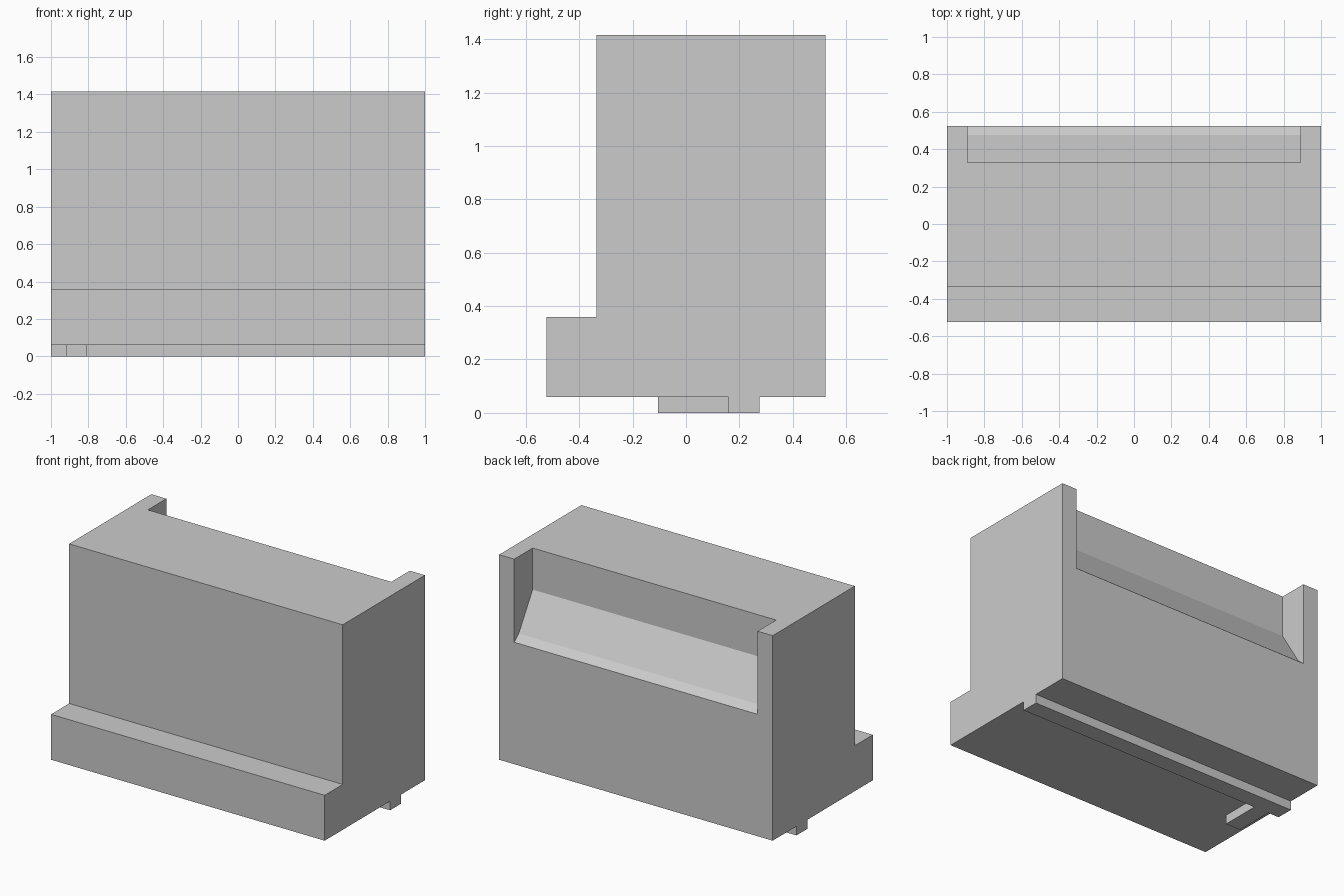
import bpy
import bmesh

cube = bpy.data.objects.get("Cube")
if cube:
    bpy.data.objects.remove(cube, do_unlink=True)

grey = bpy.data.materials.new("light grey")
grey.use_nodes = True
colour = (0.6, 0.6, 0.6, 1)
grey.diffuse_color = colour
grey.node_tree.nodes["Principled BSDF"].inputs["Base Color"].default_value = colour


def prism(name, profile, x0, x1):
    """Extrude a closed (y, z) profile along x."""
    bm = bmesh.new()
    face = bm.faces.new([bm.verts.new((x0, y, z)) for y, z in profile])
    extruded = bmesh.ops.extrude_face_region(bm, geom=[face])["geom"]
    moved = [g for g in extruded if isinstance(g, bmesh.types.BMVert)]
    bmesh.ops.translate(bm, verts=moved, vec=(x1 - x0, 0, 0))
    bmesh.ops.recalc_face_normals(bm, faces=bm.faces)
    mesh = bpy.data.meshes.new(name)
    bm.to_mesh(mesh)
    bm.free()
    mesh.materials.append(grey)
    obj = bpy.data.objects.new(name, mesh)
    bpy.context.collection.objects.link(obj)
    return obj


def box_profile(y0, y1, z0, z1):
    return [(y0, z0), (y1, z0), (y1, z1), (y0, z1)]


FRONT, BACK, BASE, TOP = -0.523, 0.523, 0.06, 1.415

# Main block with the low ledge along the front
body = prism("body", [(FRONT, BASE), (BACK, BASE), (BACK, TOP),
                      (-0.335, TOP), (-0.335, 0.36), (FRONT, 0.36)], -1, 1)

# Sloped recess in the upper back, closed by a wall at each end
cutter = prism("recess_cutter", [(0.33, 1.6), (0.33, 1.14), (0.475, 0.905),
                                 (0.573, 0.825), (0.573, 1.6)], -0.89, 0.89)
cutter.hide_render = True
cut = body.modifiers.new("recess", "BOOLEAN")
cut.operation = "DIFFERENCE"
cut.solver = "EXACT"
cut.object = cutter
bpy.context.view_layer.objects.active = body
bpy.ops.object.modifier_apply(modifier=cut.name)
bpy.data.objects.remove(cutter, do_unlink=True)

# Rail under the base and the small tab joined to its right end
prism("bottom_rail", box_profile(0.16, 0.275, 0, BASE), -1, 1)
prism("bottom_tab", box_profile(-0.105, 0.16, 0, BASE), -0.92, -0.81)
